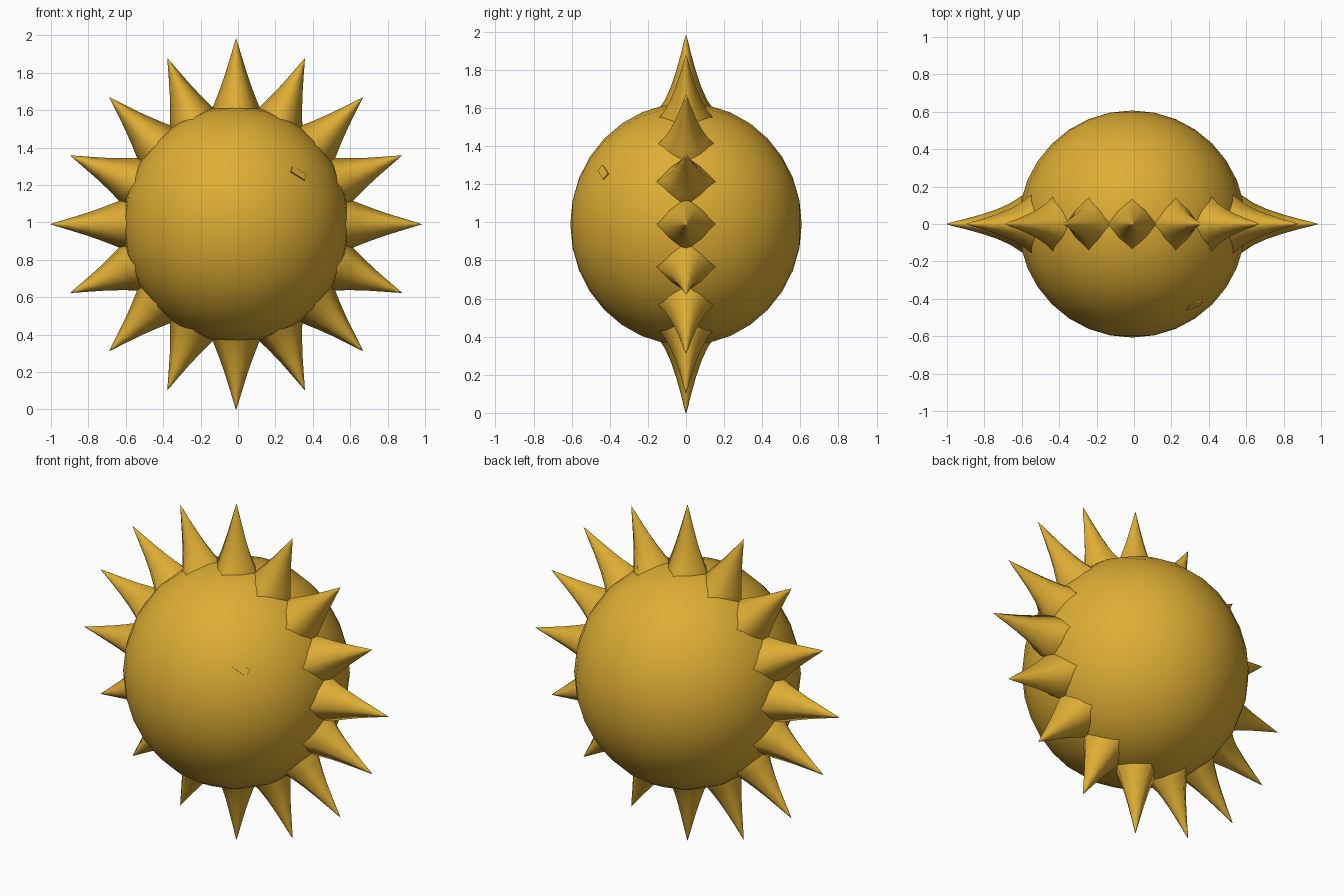
import bpy, bmesh, math
from mathutils import Vector, Matrix

if "Cube" in bpy.data.objects:
    bpy.data.objects.remove(bpy.data.objects["Cube"])

CX, CZ = -0.01, 0.99

gold = bpy.data.materials.new("golden_amber")
gold.diffuse_color = (0.73, 0.42, 0.035, 1)
gold.use_nodes = True
gold.node_tree.nodes["Principled BSDF"].inputs["Base Color"].default_value = gold.diffuse_color


def make_object(name, bm, smooth=True):
    bmesh.ops.recalc_face_normals(bm, faces=bm.faces)
    mesh = bpy.data.meshes.new(name)
    bm.to_mesh(mesh)
    bm.free()
    mesh.materials.append(gold)
    for p in mesh.polygons:
        p.use_smooth = smooth
    ob = bpy.data.objects.new(name, mesh)
    bpy.context.collection.objects.link(ob)
    ob.location = (CX, 0, CZ)
    return ob


# Sun body: faceted silhouette, smooth shading, slightly taller than wide
bm = bmesh.new()
bmesh.ops.create_uvsphere(bm, u_segments=24, v_segments=16, radius=1)
bmesh.ops.transform(bm, matrix=Matrix.Rotation(math.pi / 2, 4, 'X'), verts=bm.verts)
bmesh.ops.scale(bm, vec=(0.607, 0.607, 0.635), verts=bm.verts)
make_object("sun_body", bm)

# Ray rings: distance from centre, half width in the disc plane, half depth
PROFILE = [(0.52, 0.150, 0.190), (0.60, 0.135, 0.145), (0.65, 0.115, 0.112),
           (0.72, 0.088, 0.080), (0.80, 0.060, 0.053), (0.90, 0.029, 0.025),
           (0.96, 0.011, 0.011)]


def make_ray(i):
    angle = i * math.tau / 16
    tip = 0.99 if i % 4 == 0 else 0.957
    out = Vector((math.sin(angle), 0, math.cos(angle)))
    side = Vector((out.z, 0, -out.x))
    bm = bmesh.new()
    rings = []
    for r, w, d in PROFILE:
        r = 0.60 + (r - 0.60) * (tip - 0.60) / 0.39
        ring = []
        for k in range(8):
            a = k * math.tau / 8
            s = 1.0 if k % 2 == 0 else 0.78      # softened diamond section
            p = out * r + side * (w * s * math.cos(a))
            p.y = d * s * math.sin(a)
            ring.append(bm.verts.new(p))
        rings.append(ring)
    for a, b in zip(rings, rings[1:]):
        for k in range(8):
            bm.faces.new((a[k], a[(k + 1) % 8], b[(k + 1) % 8], b[k]))
    end = bm.verts.new(out * (tip + 0.004))
    for k in range(8):
        bm.faces.new((rings[-1][k], rings[-1][(k + 1) % 8], end))
    bm.faces.new(rings[0])
    make_object("ray_%02d" % i, bm)


for i in range(16):
    make_ray(i)

# Small raised chip on the front right of the body
bm = bmesh.new()
n = Vector((0.33, -0.43, 0.27)).normalized()
bmesh.ops.create_cube(bm, size=1)
bmesh.ops.scale(bm, vec=(0.09, 0.04, 0.02), verts=bm.verts)
rot = n.to_track_quat('Z', 'Y').to_matrix().to_4x4() @ Matrix.Rotation(-0.6, 4, 'Z')
bmesh.ops.transform(bm, matrix=Matrix.Translation(n * 0.605) @ rot, verts=bm.verts)
make_object("surface_chip", bm, smooth=False)
